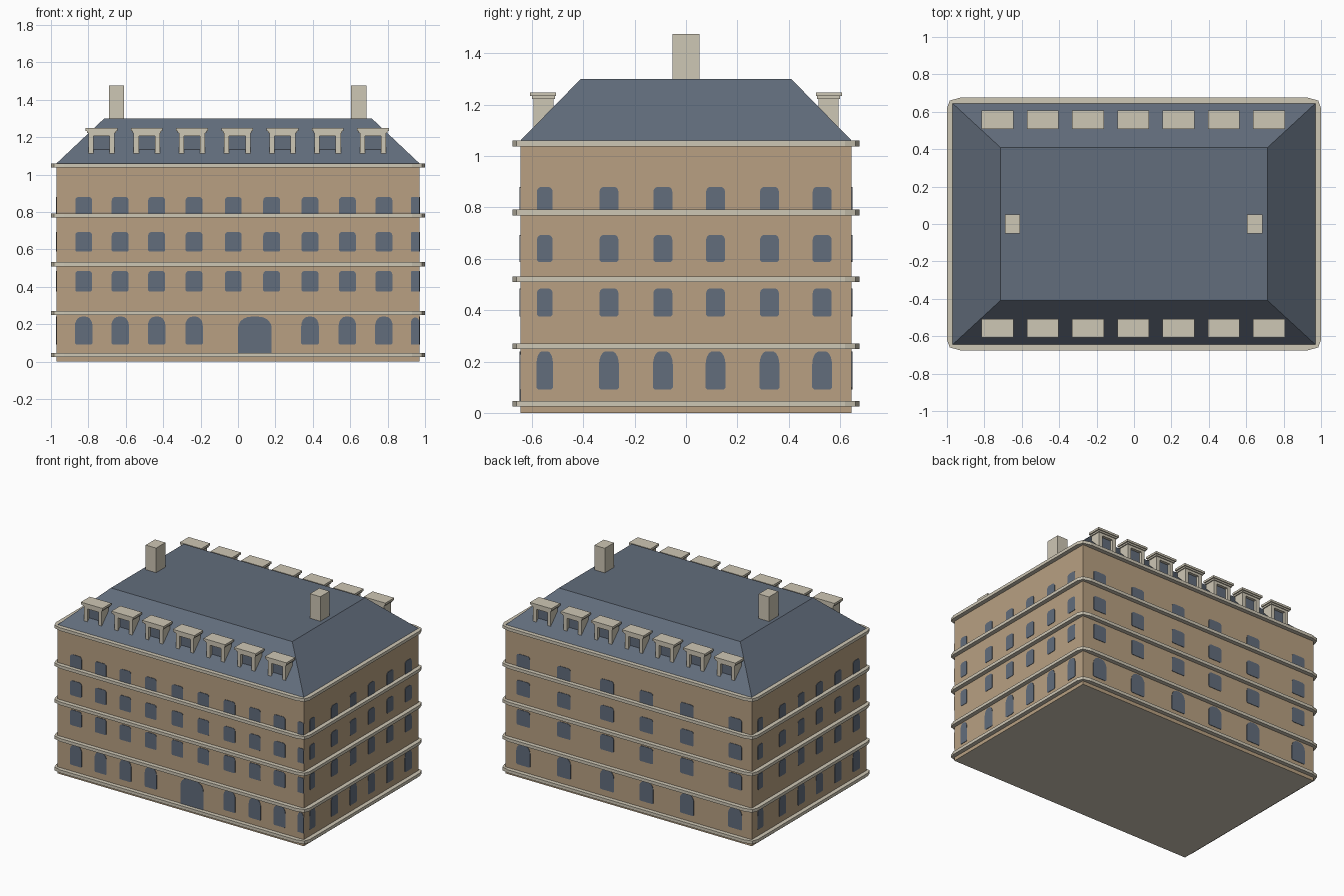
import bpy
import bmesh
import math
from mathutils import Matrix, Vector

cube = bpy.data.objects.get("Cube")
if cube:
    bpy.data.objects.remove(cube, do_unlink=True)


def material(name, rgb):
    lin = [((c / 255 + 0.055) / 1.055) ** 2.4 for c in rgb] + [1]
    mat = bpy.data.materials.new(name)
    mat.use_nodes = True
    mat.diffuse_color = lin
    mat.node_tree.nodes["Principled BSDF"].inputs["Base Color"].default_value = lin
    return mat


WALL = material("tan wall", (184, 160, 130))
STONE = material("pale stone", (206, 199, 181))
SLATE = material("slate blue", (98, 109, 124))

HX, HY = 0.97, 0.645      # wall half sizes
EAVES = 1.06


def rect(x0, x1, y0, y1):
    return [(x0, y0), (x1, y0), (x1, y1), (x0, y1)]


def add_loft(bm, lower, upper):
    """Closed solid between two matching loops of 3D points."""
    a = [bm.verts.new(p) for p in lower]
    b = [bm.verts.new(p) for p in upper]
    bm.faces.new(a[::-1])
    bm.faces.new(b)
    for i in range(len(a)):
        j = (i + 1) % len(a)
        bm.faces.new((a[i], a[j], b[j], b[i]))


def finish(name, bm, *mats):
    bmesh.ops.recalc_face_normals(bm, faces=bm.faces)
    mesh = bpy.data.meshes.new(name)
    bm.to_mesh(mesh)
    bm.free()
    for m in mats:
        mesh.materials.append(m)
    obj = bpy.data.objects.new(name, mesh)
    bpy.context.collection.objects.link(obj)
    return obj


def solid(name, mat, z0, outline0, z1, outline1=None):
    bm = bmesh.new()
    add_loft(bm, [(x, y, z0) for x, y in outline0],
             [(x, y, z1) for x, y in outline1 or outline0])
    return finish(name, bm, mat)


# Main block, with a stone underside
walls = solid("walls", WALL, 0, rect(-HX, HX, -HY, HY), EAVES - 0.01)
walls.data.materials.append(STONE)
for face in walls.data.polygons:
    if face.normal.z < -0.5:
        face.material_index = 1

# Stone ledges with softened corners
corner = [(1.0, 0.62), (0.985, 0.66), (0.93, 0.675)]
ledge = (corner + [(-x, y) for x, y in corner[::-1]]
         + [(-x, -y) for x, y in corner] + [(x, -y) for x, y in corner[::-1]])
for i, z in enumerate((0.036, 0.26, 0.52, 0.78, 1.049)):
    solid(f"ledge_{i + 1}", STONE, z - 0.011, ledge, z + 0.011)

# Flat-topped hipped roof
solid("roof", SLATE, EAVES, rect(-HX, HX, -HY, HY), 1.3, rect(-0.715, 0.715, -0.41, 0.41))

# Chimneys
for side, x in (("left", 0.645), ("right", -0.65)):
    solid(f"chimney_{side}", STONE, 1.28, rect(x - 0.041, x + 0.041, -0.052, 0.052), 1.475)


# Dormers: jambs, lintel, recessed pane and stepped cap
def box(bm, x0, x1, y0, y1, z0, z1, mi=0):
    start = len(bm.faces)
    add_loft(bm, [(x, y, z0) for x, y in rect(x0, x1, y0, y1)],
             [(x, y, z1) for x, y in rect(x0, x1, y0, y1)])
    bm.faces.ensure_lookup_table()
    for f in bm.faces[start:]:
        f.material_index = mi


for face_name, s in (("front", -1), ("back", 1)):
    for i in range(7):
        x = (i - 3) * 0.2417 - 0.004
        bm = bmesh.new()
        for k in (-1, 1):
            inner, outer = sorted((k * 0.043, k * 0.07))
            box(bm, x + inner, x + outer, 0.515, 0.593, 1.1, 1.225)
        box(bm, x - 0.043, x + 0.043, 0.515, 0.593, 1.205, 1.225)
        box(bm, x - 0.043, x + 0.043, 0.515, 0.573, 1.1, 1.205, 1)
        box(bm, x - 0.077, x + 0.077, 0.51, 0.6, 1.222, 1.235)
        box(bm, x - 0.085, x + 0.085, 0.507, 0.607, 1.233, 1.248)
        for v in bm.verts:
            v.co.y *= s
        finish(f"dormer_{face_name}_{i + 1}", bm, STONE, SLATE)


# Window panes: thin plates with a rounded or arched head
def pane(bm, turn, depth, u, z0, z1, w, rx, rz, foot=0.0):
    h = w / 2
    pts = [(u - h, z0 + foot), (u - h + foot, z0), (u + h - foot, z0), (u + h, z0 + foot)]
    if not foot:
        pts = [(u - h, z0), (u + h, z0)]
    steps = 5
    for c, a0 in ((u + h - rx, 0), (u - h + rx, math.pi / 2)):
        for k in range(steps + 1):
            a = a0 + k * math.pi / 2 / steps
            pts.append((c + rx * math.cos(a), z1 - rz + rz * math.sin(a)))
    add_loft(bm, [turn @ Vector((p, -depth + 0.003, z)) for p, z in pts],
             [turn @ Vector((p, -depth - 0.003, z)) for p, z in pts])


UPPER = ((0.375, 0.485), (0.588, 0.693), (0.785, 0.88))
FRONT = (-0.825, -0.63, -0.435, -0.235, -0.025, 0.18, 0.385, 0.585, 0.78)
SIDE = (-0.55, -0.3, -0.09, 0.115, 0.325, 0.53)
BACK = (-0.83, -0.51, -0.17, 0.14, 0.46, 0.84)
sides = (("front", 0, HY, FRONT, 0.09), ("left", 90, HX, SIDE, 0.073),
         ("back", 180, HY, BACK, 0.105), ("right", 270, HX, SIDE, 0.073))

for name, angle, depth, columns, width in sides:
    turn = Matrix.Rotation(math.radians(angle), 3, "Z")
    bm = bmesh.new()
    for u in columns:
        w = 0.06 if u == SIDE[0] else width
        for z0, z1 in UPPER:
            pane(bm, turn, depth, u, z0, z1, w, 0.018, 0.018, 0.006)
        # ground floor arches leave room for the doorway
        if name != "front" or abs(u - 0.08) > 0.15:
            pane(bm, turn, depth, u, 0.092, 0.24, w + 0.004, w / 2 - 0.008, 0.05, 0.006)
    if name == "front":
        # half windows running into the corner, and the arched door
        for z0, z1 in UPPER:
            pane(bm, turn, depth, 0.947, z0, z1, 0.046, 0.008, 0.01)
        pane(bm, turn, depth, 0.947, 0.092, 0.235, 0.046, 0.02, 0.03)
        pane(bm, turn, depth, 0.09, 0.047, 0.24, 0.18, 0.07, 0.06)
    finish(f"windows_{name}", bm, SLATE)
